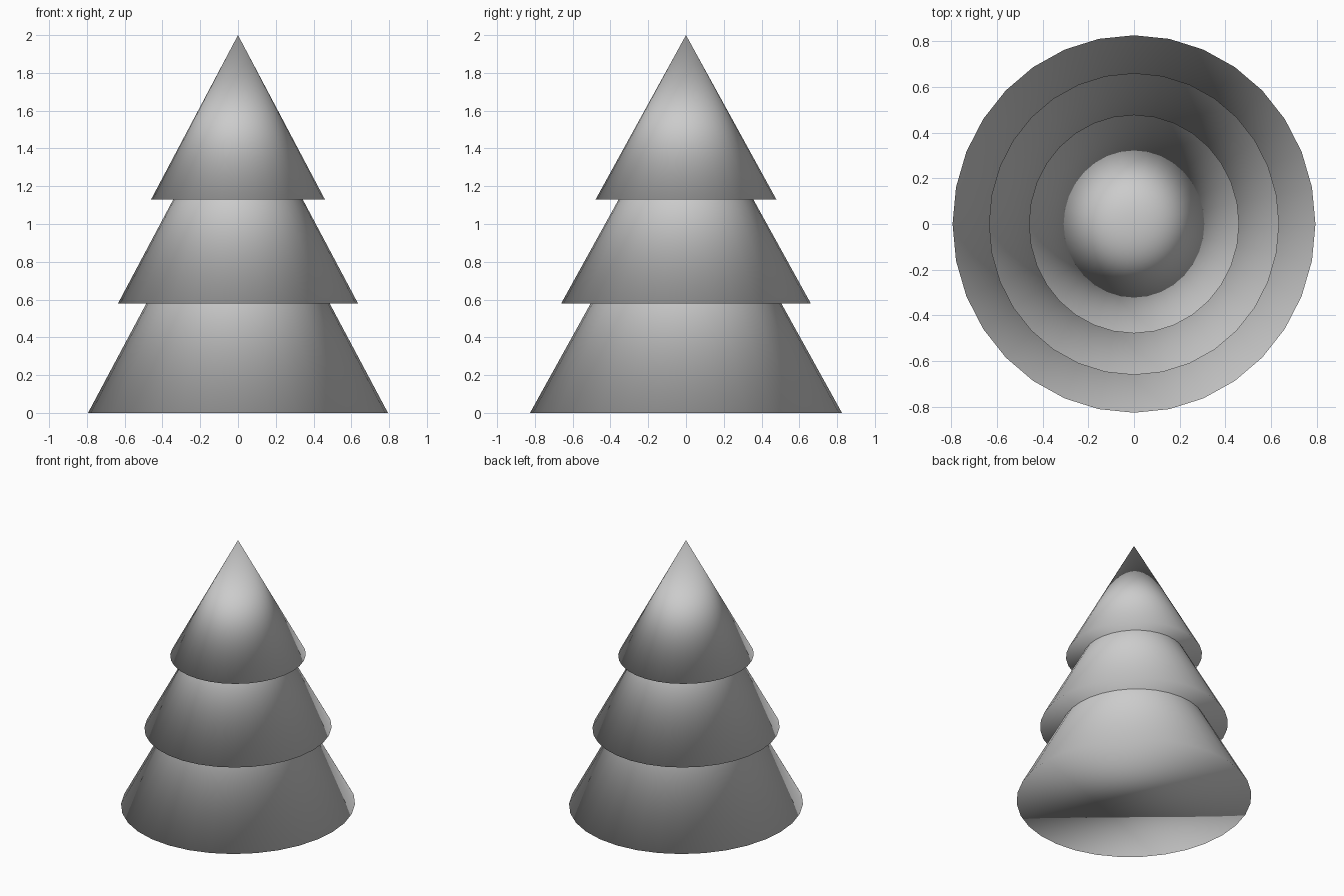
import bpy

if "Cube" in bpy.data.objects:
    bpy.data.objects.remove(bpy.data.objects["Cube"])

# The tree is slightly deeper (y) than it is wide (x)
DEPTH_RATIO = 1.04


def foliage_tier(name, radius, base_z, tip_z):
    """Closed, fully smooth-shaded 32-sided cone standing on base_z."""
    height = tip_z - base_z
    bpy.ops.mesh.primitive_cone_add(
        vertices=32, radius1=radius, radius2=0, depth=height,
        end_fill_type='NGON', location=(0, 0, base_z + height / 2))
    tier = bpy.context.object
    tier.name = name
    tier.scale = (1, DEPTH_RATIO, 1)
    bpy.ops.object.transform_apply(location=False, rotation=False, scale=True)
    bpy.ops.object.shade_smooth()
    return tier


# Three overlapping tiers, bottom to top
foliage_tier("lower_foliage", 0.794, 0.0, 1.49)
foliage_tier("middle_foliage", 0.635, 0.58, 1.775)
foliage_tier("top_foliage", 0.46, 1.13, 2.0)
